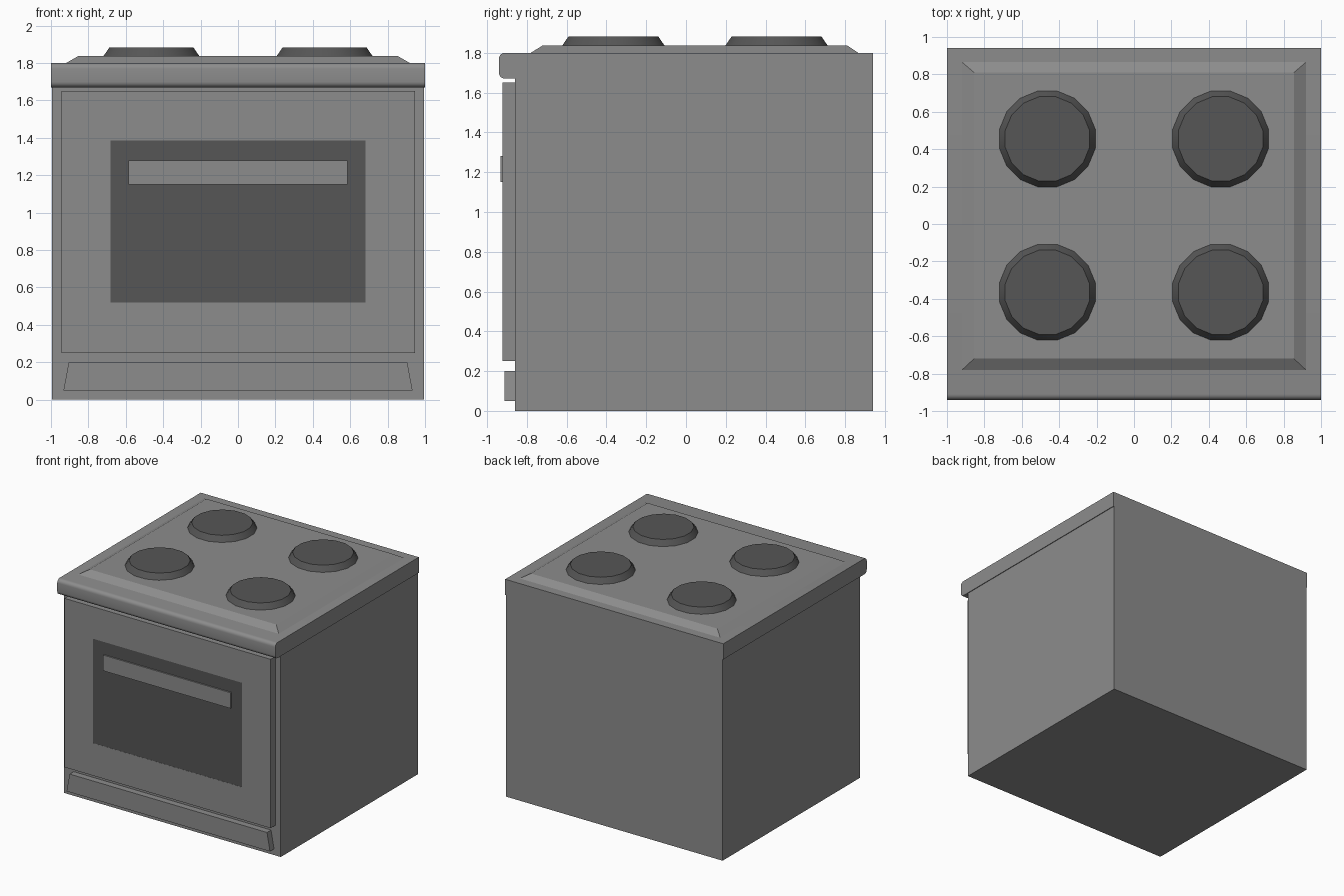
import bpy, bmesh
from math import cos, sin, pi, radians

if "Cube" in bpy.data.objects:
    bpy.data.objects.remove(bpy.data.objects["Cube"])


def material(name, v):
    m = bpy.data.materials.new(name)
    m.diffuse_color = (v, v, v, 1)
    m.use_nodes = True
    m.node_tree.nodes["Principled BSDF"].inputs["Base Color"].default_value = m.diffuse_color
    return m


enamel = material("grey_enamel", 0.265)
dark = material("dark_glass", 0.092)


def make(name, bm, mat=enamel, smooth=False):
    bmesh.ops.recalc_face_normals(bm, faces=bm.faces)
    me = bpy.data.meshes.new(name)
    bm.to_mesh(me)
    bm.free()
    ob = bpy.data.objects.new(name, me)
    bpy.context.collection.objects.link(ob)
    me.materials.append(mat)
    if smooth:
        bpy.ops.object.select_all(action='DESELECT')
        bpy.context.view_layer.objects.active = ob
        ob.select_set(True)
        bpy.ops.object.shade_smooth_by_angle(angle=radians(30))
    return ob


def box(name, x, y, z, mat=enamel):
    bm = bmesh.new()
    bmesh.ops.create_cube(bm, size=1)
    for v in bm.verts:
        v.co = [a + (b - a) * (c + 0.5) for (a, b), c in zip((x, y, z), v.co)]
    return make(name, bm, mat)


def prism(name, lower, upper, smooth=False):
    """Join two matching outlines into a closed solid."""
    bm = bmesh.new()
    a = [bm.verts.new(p) for p in lower]
    b = [bm.verts.new(p) for p in upper]
    bm.faces.new(a)
    bm.faces.new(b)
    for i in range(len(a)):
        j = (i + 1) % len(a)
        bm.faces.new((a[i], a[j], b[j], b[i]))
    return make(name, bm, smooth=smooth)


def rect(x, y0, y1, z):
    return [(-x, y0, z), (x, y0, z), (x, y1, z), (-x, y1, z)]


# Oven body
box("body", (-0.994, 0.994), (-0.86, 0.94), (0, 1.68))


# Worktop slab with a rounded front lip
def arc(cy, cz, r, start):
    return [(cy + r * cos(start + pi / 2 * i / 5), cz + r * sin(start + pi / 2 * i / 5))
            for i in range(6)]


profile = [(0.94, 1.67), (0.94, 1.8)] + arc(-0.91, 1.77, 0.03, pi / 2) + arc(-0.91, 1.70, 0.03, pi)
prism("worktop", [(-1, y, z) for y, z in profile], [(1, y, z) for y, z in profile], True)

# Raised hob plate with sloped edges
prism("hob_plate", rect(0.925, -0.785, 0.87, 1.797), rect(0.855, -0.72, 0.81, 1.837))

# Four burners
for x in (-0.463, 0.463):
    for y in (-0.365, 0.455):
        bm = bmesh.new()
        bmesh.ops.create_cone(bm, cap_ends=True, segments=16, radius1=0.265,
                              radius2=0.23, depth=0.05)
        for v in bm.verts:
            c, s = cos(pi / 16), sin(pi / 16)
            px, py = v.co.x, v.co.y
            v.co = (x + px * c - py * s, y + px * s + py * c, v.co.z + 1.857)
        make("burner", bm, dark, True)

# Oven door frame around a window opening
box("door_bottom", (-0.945, 0.945), (-0.923, -0.855), (0.25, 0.52))
box("door_top", (-0.945, 0.945), (-0.923, -0.855), (1.385, 1.65))
for side, x in (("left", (-0.945, -0.683)), ("right", (0.683, 0.945))):
    box("door_" + side, x, (-0.923, -0.855), (0.52, 1.385))

# Dark window and door handle
box("window", (-0.683, 0.683), (-0.922, -0.855), (0.52, 1.385), dark)
box("handle", (-0.585, 0.585), (-0.933, -0.91), (1.15, 1.28))

# Bottom drawer, tapering toward the top
prism("drawer", rect(0.933, -0.913, -0.855, 0.05), rect(0.905, -0.913, -0.855, 0.20))
